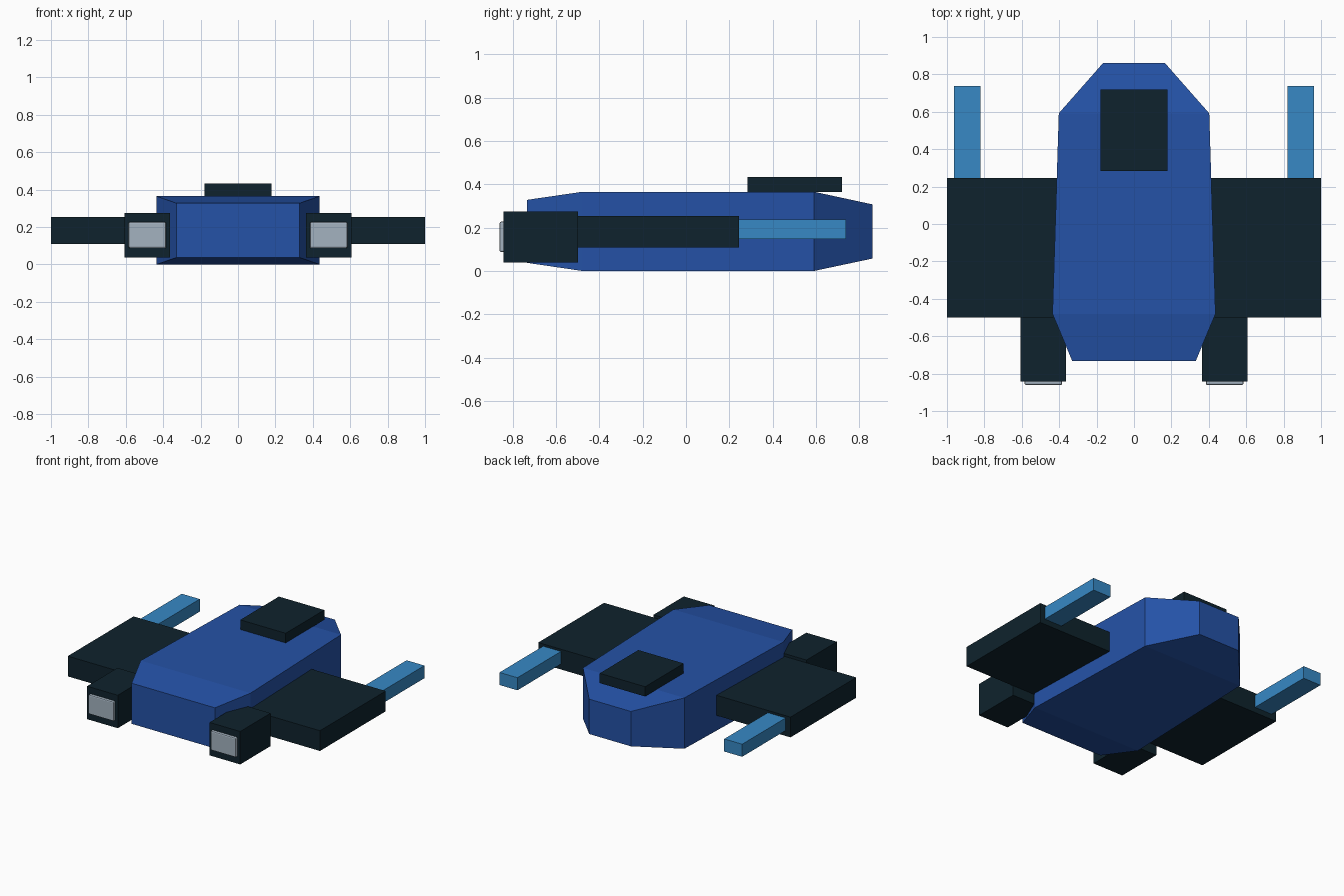
import bpy, bmesh

if "Cube" in bpy.data.objects:
    bpy.data.objects.remove(bpy.data.objects["Cube"])


def material(name, rgb):
    m = bpy.data.materials.new(name)
    m.diffuse_color = (*rgb, 1)
    m.use_nodes = True
    m.node_tree.nodes["Principled BSDF"].inputs["Base Color"].default_value = m.diffuse_color
    return m


BLUE = material("hull blue", (0.018, 0.084, 0.385))
DARK = material("dark navy", (0.0046, 0.0165, 0.026))
SKY = material("light blue", (0.038, 0.25, 0.56))
GREY = material("pale grey", (0.37, 0.45, 0.53))


def finish(name, bm, mat):
    bmesh.ops.recalc_face_normals(bm, faces=bm.faces)
    me = bpy.data.meshes.new(name)
    bm.to_mesh(me)
    bm.free()
    me.materials.append(mat)
    ob = bpy.data.objects.new(name, me)
    bpy.context.collection.objects.link(ob)
    return ob


def box(name, x, y, z, mat, bevel=0):
    bm = bmesh.new()
    bmesh.ops.create_cube(bm, size=1)
    for v in bm.verts:
        v.co = [(a + b) / 2 + c * (b - a) for (a, b), c in zip((x, y, z), v.co)]
    ob = finish(name, bm, mat)
    if bevel:
        mod = ob.modifiers.new("soft edges", "BEVEL")
        mod.width, mod.segments = bevel, 2
    return ob


# hull: rectangular sections lofted along y (y, half width, bottom, top)
sections = [(-0.733, 0.33, 0.037, 0.328), (-0.48, 0.436, 0, 0.365),
            (0.592, 0.402, 0, 0.365), (0.861, 0.165, 0.057, 0.307)]
bm = bmesh.new()
rings = [[bm.verts.new(p) for p in ((-w, y, a), (w, y, a), (w, y, b), (-w, y, b))]
         for y, w, a, b in sections]
for r, s in zip(rings, rings[1:]):
    for i in range(4):
        j = (i + 1) % 4
        bm.faces.new((r[i], r[j], s[j], s[i]))
bm.faces.new(rings[0])
bm.faces.new(rings[-1])
finish("hull", bm, BLUE)

# cockpit block on the nose
box("cockpit", (-0.18, 0.18), (0.283, 0.72), (0.364, 0.434), DARK)

# wings, guns and engines on both sides
for side, s in (("left", -1), ("right", 1)):
    def span(a, b):
        return tuple(sorted((s * a, s * b)))
    box(side + "_wing", span(0.3, 1.0), (-0.5, 0.245), (0.109, 0.254), DARK)
    box(side + "_gun", span(0.82, 0.962), (0.2, 0.738), (0.148, 0.238), SKY)
    box(side + "_engine", span(0.364, 0.607), (-0.842, -0.498), (0.038, 0.274), DARK)
    box(side + "_exhaust", span(0.384, 0.585), (-0.861, -0.82), (0.087, 0.227), GREY, 0.008)
